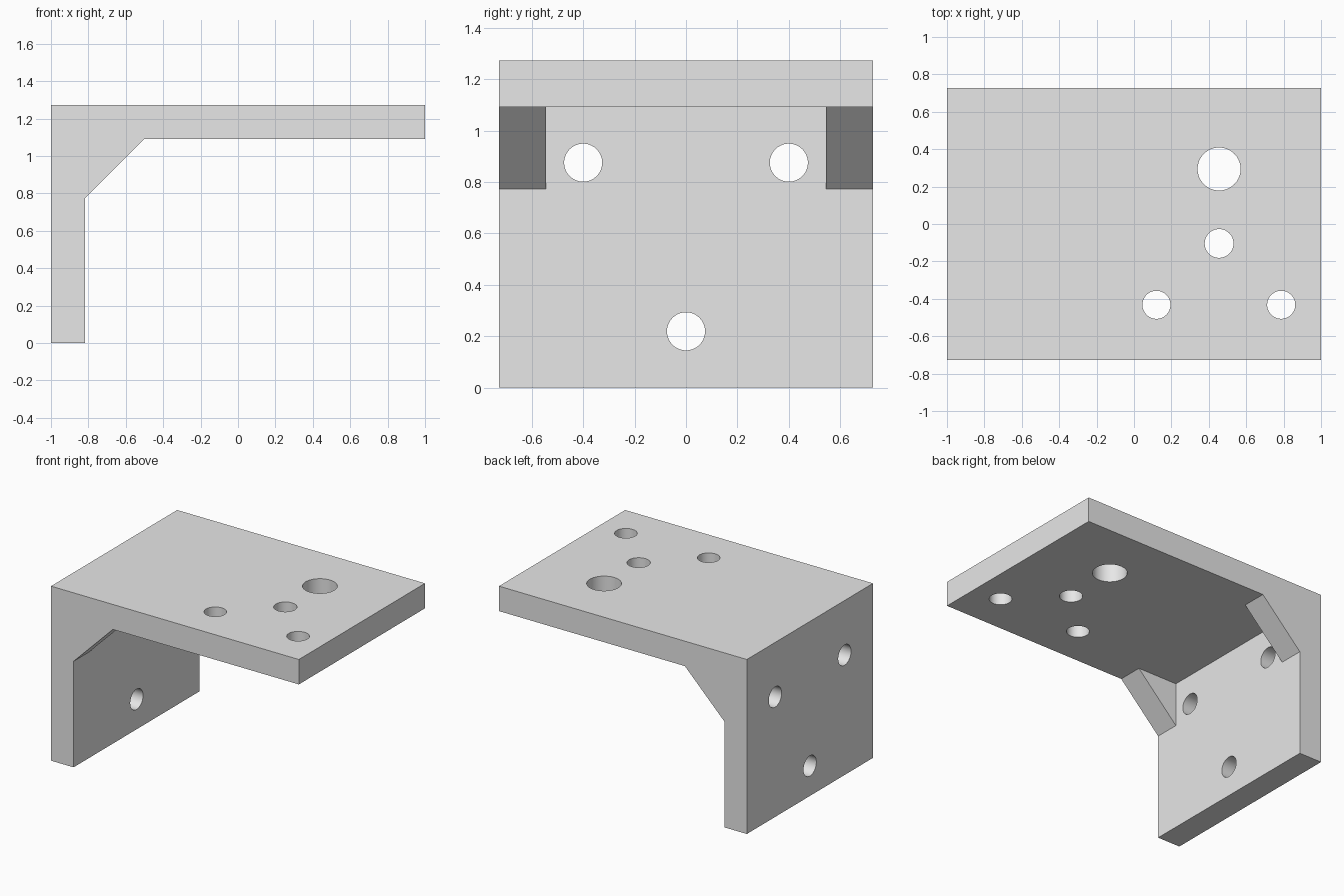
import bpy
import bmesh
from math import pi, radians
from mathutils import Matrix

cube = bpy.data.objects.get("Cube")
if cube:
    bpy.data.objects.remove(cube, do_unlink=True)

HALF_W = 0.727      # half width along y
HEIGHT = 1.273
THICK = 0.182       # plate and gusset thickness
GUSSET = 0.318      # gusset leg length
WALL_X = -1 + THICK
SHELF_Z = HEIGHT - THICK

grey = bpy.data.materials.new("light grey")
grey.use_nodes = True
grey.diffuse_color = (0.8, 0.8, 0.8, 1)
grey.node_tree.nodes["Principled BSDF"].inputs["Base Color"].default_value = (0.8, 0.8, 0.8, 1)


def make_object(name, bm):
    bmesh.ops.recalc_face_normals(bm, faces=bm.faces)
    mesh = bpy.data.meshes.new(name)
    bm.to_mesh(mesh)
    bm.free()
    mesh.materials.append(grey)
    obj = bpy.data.objects.new(name, mesh)
    bpy.context.collection.objects.link(obj)
    return obj


def prism(name, profile, half_width):
    """Extrude an x-z profile symmetrically along y."""
    bm = bmesh.new()
    face = bm.faces.new([bm.verts.new((x, -half_width, z)) for x, z in profile])
    extruded = bmesh.ops.extrude_face_region(bm, geom=[face])["geom"]
    verts = [v for v in extruded if isinstance(v, bmesh.types.BMVert)]
    bmesh.ops.translate(bm, verts=verts, vec=(0, 2 * half_width, 0))
    return make_object(name, bm)


def drill(name, centre, radius, along_x=False):
    matrix = Matrix.Translation(centre)
    if along_x:
        matrix = matrix @ Matrix.Rotation(pi / 2, 4, "Y")
    bm = bmesh.new()
    bmesh.ops.create_cone(bm, cap_ends=True, segments=64, radius1=radius,
                          radius2=radius, depth=2 * THICK, matrix=matrix)
    return make_object(name, bm)


def subtract(target, cutter):
    cutter.hide_render = True
    mod = target.modifiers.new("cut", "BOOLEAN")
    mod.operation = "DIFFERENCE"
    mod.solver = "EXACT"
    mod.object = cutter
    bpy.ops.object.modifier_apply(modifier=mod.name)
    bpy.data.objects.remove(cutter, do_unlink=True)


# Angle bracket with a filled inner corner
bracket = prism("angle_bracket", [
    (-1, 0), (WALL_X, 0), (WALL_X, SHELF_Z - GUSSET), (WALL_X + GUSSET, SHELF_Z),
    (1, SHELF_Z), (1, HEIGHT), (-1, HEIGHT)], HALF_W)
bpy.ops.object.select_all(action="DESELECT")
bpy.context.view_layer.objects.active = bracket
bracket.select_set(True)

# Clear the middle of the corner, leaving a gusset at each side
far = GUSSET + 0.1
subtract(bracket, prism("corner_pocket", [
    (WALL_X, SHELF_Z), (WALL_X, SHELF_Z - far), (WALL_X + far, SHELF_Z - far),
    (WALL_X + far, SHELF_Z)], HALF_W - THICK))

# Bolt holes in the upright plate
for y, z in [(-0.4, 0.875), (0.4, 0.875), (0, 0.219)]:
    subtract(bracket, drill("wall_hole", (-1 + THICK / 2, y, z), 0.074, along_x=True))

# Holes in the top plate
for x, y, r in [(0.455, 0.294, 0.115), (0.455, -0.104, 0.077),
                (0.12, -0.432, 0.075), (0.787, -0.432, 0.075)]:
    subtract(bracket, drill("shelf_hole", (x, y, HEIGHT - THICK / 2), r))

bpy.ops.object.shade_smooth_by_angle(angle=radians(30))
